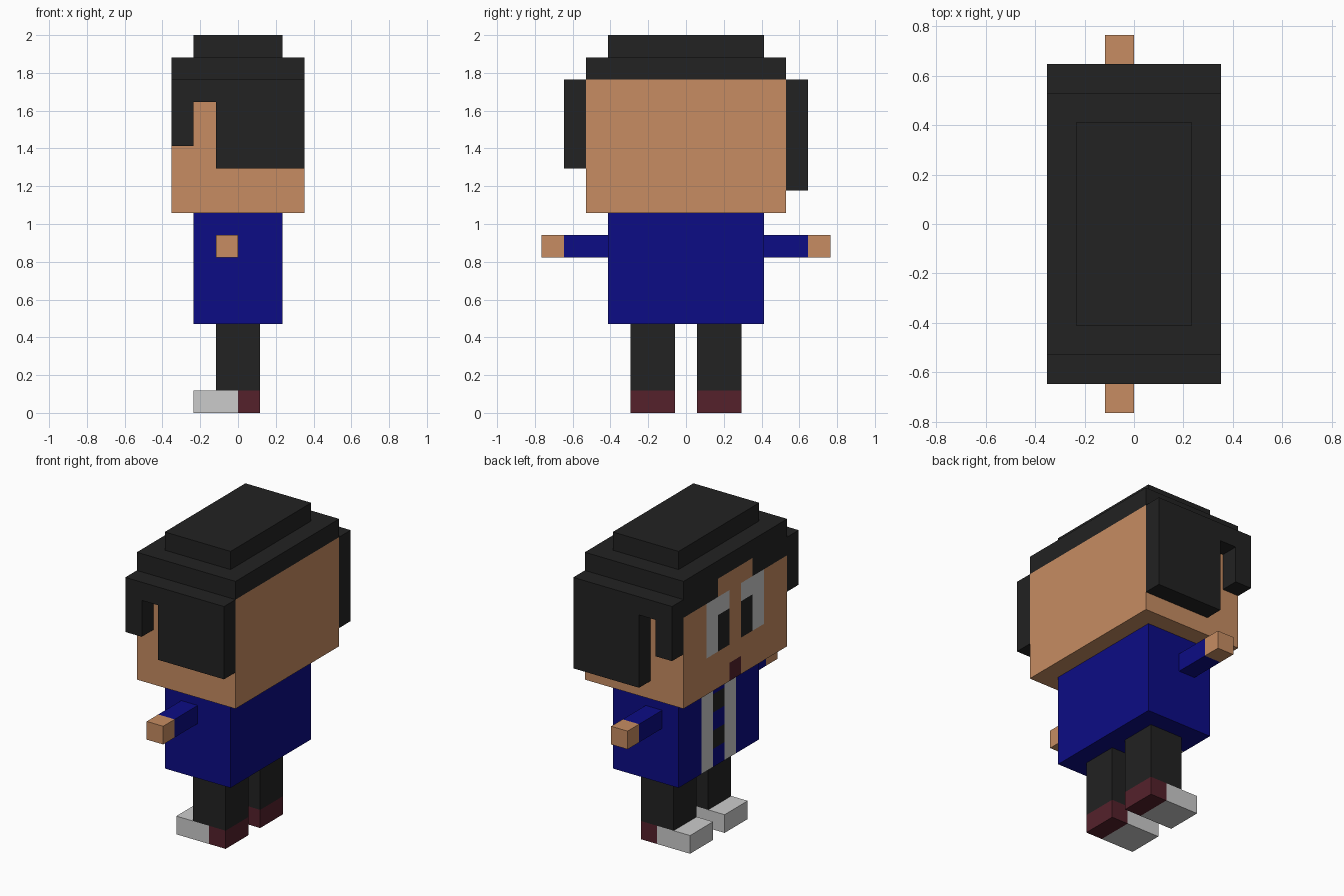
import bpy, bmesh
from mathutils import Vector

if "Cube" in bpy.data.objects:
    bpy.data.objects.remove(bpy.data.objects["Cube"])

U = 2 / 17  # one block: the figure is 17 blocks tall


def material(name, rgb):
    m = bpy.data.materials.new(name)
    m.diffuse_color = (*rgb, 1)
    m.use_nodes = True
    m.node_tree.nodes["Principled BSDF"].inputs["Base Color"].default_value = m.diffuse_color
    return m


SKIN = material("skin tan", (0.57, 0.265, 0.122))
BLACK = material("hair black", (0.016, 0.016, 0.016))
BLUE = material("shirt blue", (0.0037, 0.0037, 0.235))
GREY = material("light grey", (0.60, 0.60, 0.60))
MAROON = material("dark maroon", (0.089, 0.0152, 0.0242))


def finish(bm, name, mats):
    bmesh.ops.recalc_face_normals(bm, faces=bm.faces)
    for v in bm.verts:
        v.co *= U
    mesh = bpy.data.meshes.new(name)
    bm.to_mesh(mesh)
    bm.free()
    for m in mats:
        mesh.materials.append(m)
    obj = bpy.data.objects.new(name, mesh)
    bpy.context.collection.objects.link(obj)
    return obj


def box(name, lo, hi, mats, rule=None):
    """Box in block units. With a rule, it is cut into blocks and each block coloured."""
    lo, hi = Vector(lo), Vector(hi)
    bm = bmesh.new()
    bmesh.ops.create_cube(bm, size=1)
    for v in bm.verts:
        v.co = (lo + hi) / 2 + v.co * (hi - lo)
    if rule:
        for axis in range(3):
            normal = Vector([float(i == axis) for i in range(3)])
            for k in range(1, round(hi[axis] - lo[axis])):
                bmesh.ops.bisect_plane(bm, geom=bm.verts[:] + bm.edges[:] + bm.faces[:],
                                       plane_co=lo + normal * k, plane_no=normal)
        bm.normal_update()
        for f in bm.faces:
            f.material_index = rule(f.calc_center_median() - f.normal * 0.5)
    return finish(bm, name, mats)


def side_hair(name, side, low):
    """Side lock: stepped outline with a notch, one block thick."""
    outline = [(-3, 15), (-3, 12), (-2, 12), (-2, 14), (-1, 14), (-1, low), (3, low), (3, 15)]
    bm = bmesh.new()
    face = bm.faces.new([bm.verts.new((x, 4.5 * side, z)) for x, z in outline])
    new = bmesh.ops.extrude_face_region(bm, geom=[face])["geom"]
    bmesh.ops.translate(bm, vec=(0, side, 0),
                        verts=[g for g in new if isinstance(g, bmesh.types.BMVert)])
    finish(bm, name, [BLACK])


def face_rule(c):
    # face side is -x: fringe, eyes, pupils, mouth
    y = abs(c.y)
    if c.x > -2:
        return 0
    if c.z > 14:
        return 1 if y > 1.5 else 0
    if c.z > 11 and 0.5 < y < 2.5:
        pupil = c.z < 13 and (0.5 < c.y < 1.5 or -1.5 < c.y < -0.5)
        # pupils sit on the inner column of each eye
        return 1 if pupil else 2
    return 3 if c.z < 10 and y < 0.5 else 0


def shirt_rule(c):
    # two grey stripes with dark buttons between them
    y = abs(c.y)
    if c.x > -1:
        return 0
    if 0.5 < y < 1.5:
        return 1
    return 2 if y < 0.5 and int(c.z) in (5, 7) else 0


# head and hair
box("head", (-3, -4.5, 9), (3, 4.5, 15), [SKIN, BLACK, GREY, MAROON], face_rule)
box("hair_band", (-3, -4.5, 15), (3, 4.5, 16), [BLACK])
box("hair_top", (-2, -3.5, 16), (2, 3.5, 17), [BLACK])
side_hair("side_hair_short", -1, 11)
side_hair("side_hair_long", 1, 10)

# torso
box("torso", (-2, -3.5, 4), (2, 3.5, 9), [BLUE, GREY, BLACK], shirt_rule)

# arms and legs on both sides
for s, tag in ((-1, "right"), (1, "left")):
    def pair(name, x, y, z, mat):
        ys = sorted((y[0] * s, y[1] * s))
        box(f"{tag}_{name}", (x[0], ys[0], z[0]), (x[1], ys[1], z[1]), [mat])
    pair("sleeve", (-1, 0), (3.5, 5.5), (7, 8), BLUE)
    pair("hand", (-1, 0), (5.5, 6.5), (7, 8), SKIN)
    pair("leg", (-1, 1), (0.5, 2.5), (1, 4), BLACK)
    pair("shoe_heel", (0, 1), (0.5, 2.5), (0, 1), MAROON)
    pair("shoe_toe", (-2, 0), (0.5, 2.5), (0, 1), GREY)
